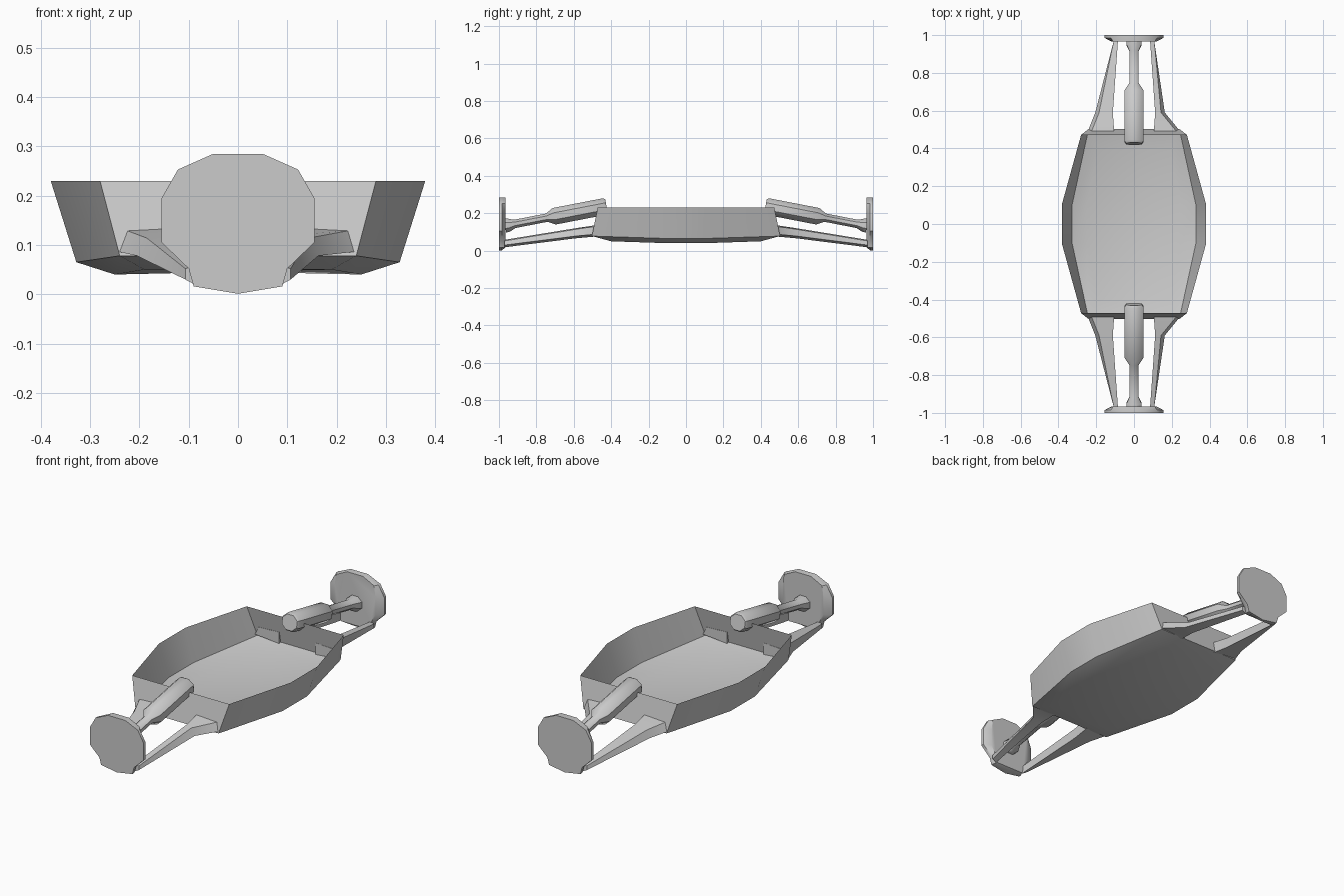
import bpy, math
from mathutils import Vector

if "Cube" in bpy.data.objects:
    bpy.data.objects.remove(bpy.data.objects["Cube"])


def make(name, verts, faces, angle=40):
    me = bpy.data.meshes.new(name)
    me.from_pydata([tuple(v) for v in verts], [], faces)
    me.validate()
    ob = bpy.data.objects.new(name, me)
    bpy.context.collection.objects.link(ob)
    bpy.ops.object.select_all(action='DESELECT')
    ob.select_set(True)
    bpy.context.view_layer.objects.active = ob
    bpy.ops.object.mode_set(mode='EDIT')
    bpy.ops.mesh.select_all(action='SELECT')
    bpy.ops.mesh.normals_make_consistent(inside=False)
    bpy.ops.object.mode_set(mode='OBJECT')
    bpy.ops.object.shade_smooth_by_angle(angle=math.radians(angle))
    return ob


def loft(name, rings, caps=(True, True), angle=40):
    n = len(rings[0])
    verts = [v for r in rings for v in r]
    faces = [(k * n + i, k * n + (i + 1) % n, (k + 1) * n + (i + 1) % n, (k + 1) * n + i)
             for k in range(len(rings) - 1) for i in range(n)]
    if caps[0]:
        faces.append(tuple(range(n))[::-1])
    if caps[1]:
        faces.append(tuple(range(len(verts) - n, len(verts))))
    return make(name, verts, faces, angle)


def octagon(mid, end):
    # eight-point ring from one side point and one end corner
    quarter = [mid, end]
    half = quarter[::-1] + [(x, -y, z) for x, y, z in quarter]
    return half + [(-x, y, z) for x, y, z in half[::-1]]


# open-topped tray hull, a single skin
loft("tray_hull", [octagon((.38, .11, .23), (.28, .472, .23)),
                   octagon((.328, .10, .065), (.24, .503, .078)),
                   octagon((.25, .10, .04), (.19, .40, .05))], (False, True))

# half outline of the end plate, top to bottom (x, z)
plate = [(.05, .285), (.122, .253), (.155, .195), (.155, .105),
         (.10, .052), (.09, .016)]
outline = plate + [(0, .001)] + [(-x, z) for x, z in plate[::-1]]

for s, end in ((-1, "front"), (1, "back")):
    # bumper plate, narrower on its inner face
    loft(end + "_bumper_plate",
         [[(x, s * 1.0, z) for x, z in outline],
          [(x, s * .985, z) for x, z in outline],
          [(max(-.118, min(.118, x * .9)), s * .965, max(z, .018)) for x, z in outline]])

    # sloping shock absorber turned about its axis (distance, radius)
    a, b = Vector((0, s * .425, .238)), Vector((0, s * .968, .133))
    d = (b - a).normalized()
    up = d.cross(Vector((1, 0, 0)))
    rings = []
    for t, r in ((0, .046), (.012, .054), (.285, .054), (.325, .027),
                 (.50, .027), (.535, .044), (.553, .044)):
        rings.append([a + d * t + Vector((1, 0, 0)) * r * math.cos(q) + up * r * .9 * math.sin(q)
                      for q in (math.tau * (i + .5) / 8 for i in range(8))])
    loft(end + "_shock_absorber", rings)

    # tapering lower arms; the right one flares sharply at the hull
    for m, side in ((-1, "left"), (1, "right")):
        # y, inner x, outer x, bottom z, top z
        kink = .163 if m > 0 else .205
        sections = [(.49, .105, .245, .075, .135), (.59, .112, kink, .066, .12),
                    (.97, .085, .107, .018, .058)]
        loft(end + "_" + side + "_arm",
             [[(m * x0, s * y, z0), (m * x1, s * y, z0 + .012),
               (m * (x1 - .02 * (y < .9)), s * y, z1 - .006), (m * x0, s * y, z1)]
              for y, x0, x1, z0, z1 in sections])
